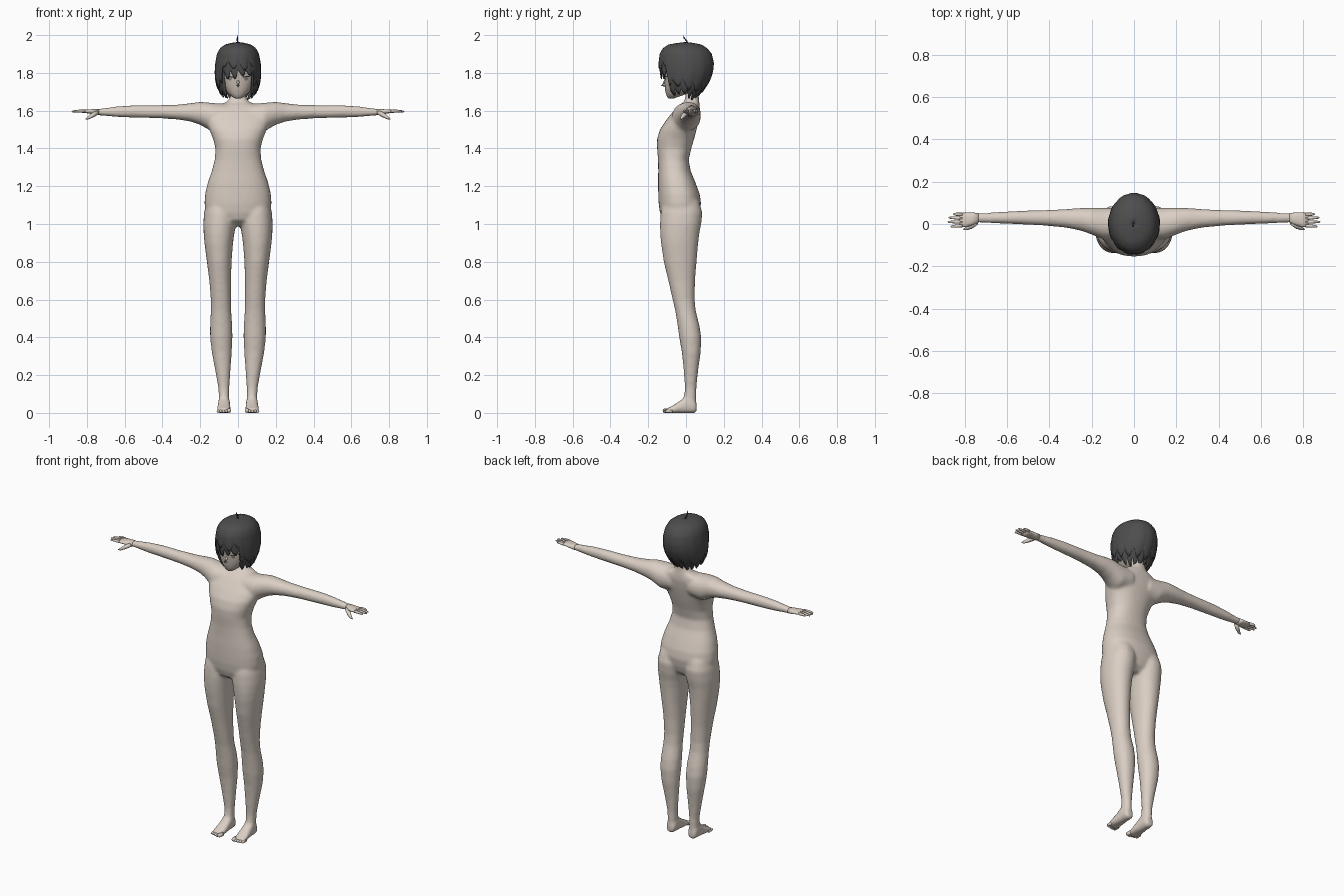
import bpy, bmesh, math, random
from mathutils import Vector

random.seed(4)


def material(name, rgb):
    m = bpy.data.materials.new(name)
    m.diffuse_color = (*rgb, 1)
    return m


SKIN = material("skin", (0.70, 0.62, 0.55))
FACE = material("face skin", (0.56, 0.49, 0.43))
HAIR = material("dark grey hair", (0.075, 0.075, 0.077))
EYE = material("grey iris", (0.20, 0.19, 0.18))
LASH = material("black lash", (0.02, 0.02, 0.02))


def loft(bm, rings, axis, n=24, power=2.3, flip=1):
    """Rings are (position, a_min, a_max, b_min, b_max) along one axis."""
    loops = []
    for t, a0, a1, b0, b1 in rings:
        loop = []
        for i in range(n):
            ang = 2 * math.pi * i / n
            c, s = math.cos(ang), math.sin(ang)
            a = (a0 + a1) / 2 + (a1 - a0) / 2 * math.copysign(abs(c) ** (2 / power), c)
            b = (b0 + b1) / 2 + (b1 - b0) / 2 * math.copysign(abs(s) ** (2 / power), s)
            p = {"z": (a, b, t), "x": (t, a, b), "y": (a, t, b)}[axis]
            loop.append(bm.verts.new((p[0] * flip, p[1], p[2])))
        loops.append(loop)
    faces = [bm.faces.new(loops[0]), bm.faces.new(loops[-1])]
    for l0, l1 in zip(loops, loops[1:]):
        for i in range(n):
            j = (i + 1) % n
            faces.append(bm.faces.new((l0[i], l0[j], l1[j], l1[i])))
    bmesh.ops.recalc_face_normals(bm, faces=faces)


def tube(bm, pts, radii, n=8):
    """Tapered round limb through points."""
    pts = [Vector(p) for p in pts]
    loops = []
    for k, p in enumerate(pts):
        d = pts[min(k + 1, len(pts) - 1)] - pts[max(k - 1, 0)]
        q = d.to_track_quat("Z", "Y")
        loops.append([bm.verts.new(p + q @ Vector((radii[k] * math.cos(2 * math.pi * i / n),
                      radii[k] * math.sin(2 * math.pi * i / n), 0))) for i in range(n)])
    faces = [bm.faces.new(loops[0]), bm.faces.new(loops[-1])]
    for l0, l1 in zip(loops, loops[1:]):
        for i in range(n):
            j = (i + 1) % n
            faces.append(bm.faces.new((l0[i], l0[j], l1[j], l1[i])))
    bmesh.ops.recalc_face_normals(bm, faces=faces)


def finish(name, bm, mat, smooth=True):
    me = bpy.data.meshes.new(name)
    bm.to_mesh(me)
    bm.free()
    me.materials.append(mat)
    for p in me.polygons:
        p.use_smooth = smooth
    ob = bpy.data.objects.new(name, me)
    bpy.context.collection.objects.link(ob)
    return ob


# Body: torso, arms, legs and feet fused into one smooth skin
TORSO = [(0.99, .05, -.08, .03), (1.02, .12, -.125, .06), (1.06, .172, -.138, .072),
         (1.11, .178, -.145, .08), (1.16, .174, -.147, .072), (1.22, .160, -.148, .05),
         (1.28, .139, -.147, .025), (1.34, .123, -.148, .014), (1.40, .119, -.153, .028),
         (1.45, .132, -.153, .043), (1.50, .152, -.138, .056), (1.55, .172, -.105, .067),
         (1.60, .160, -.065, .074), (1.63, .110, -.035, .072), (1.645, .062, -.012, .07),
         (1.67, .041, -.003, .068), (1.72, .039, -.003, .068)]
ARM = [(.06, -.07, .075, 1.50, 1.635), (.14, -.075, .078, 1.49, 1.642), (.20, -.05, .078, 1.525, 1.647),
       (.25, -.032, .076, 1.542, 1.640), (.32, -.018, .071, 1.553, 1.632), (.42, -.008, .066, 1.560, 1.629),
       (.55, -.001, .062, 1.563, 1.629), (.64, .002, .057, 1.566, 1.623), (.71, .006, .052, 1.573, 1.613),
       (.75, .006, .052, 1.576, 1.609)]
LEG = [(1.12, .02, .165, -.12, .07), (1.06, .008, .180, -.135, .087), (1.00, .010, .184, -.138, .081),
       (.95, .019, .182, -.137, .071), (.90, .026, .178, -.133, .065), (.80, .034, .165, -.118, .056),
       (.70, .037, .152, -.094, .048), (.60, .037, .144, -.071, .046), (.54, .036, .144, -.057, .052),
       (.46, .030, .148, -.044, .072), (.40, .029, .148, -.036, .081), (.32, .033, .139, -.022, .078),
       (.22, .040, .120, -.012, .064), (.13, .046, .104, -.006, .055), (.08, .046, .102, -.012, .055),
       (.03, .046, .102, -.02, .055)]
FOOT = [(.056, .052, .096, .002, .05), (.04, .044, .104, -.002, .08), (.0, .042, .106, -.002, .09),
        (-.03, .040, .108, -.002, .066), (-.06, .038, .112, -.002, .045), (-.09, .037, .113, -.002, .028),
        (-.105, .040, .110, -.002, .022)]
bm = bmesh.new()
loft(bm, [(z, -w, w, f, b) for z, w, f, b in TORSO], "z", 36)
for side in (1, -1):
    loft(bm, ARM, "x", 20, 2.1, side)
    loft(bm, LEG, "z", 24, 2.1, side)
    loft(bm, FOOT, "y", 20, 2.5, side)
body = finish("body", bm, SKIN)
rm = body.modifiers.new("fuse", "REMESH")
rm.mode = "VOXEL"
rm.voxel_size = 0.009
rm.use_smooth_shade = True
sm = body.modifiers.new("soften", "SMOOTH")
sm.factor = 0.5
sm.iterations = 7

# Toes and hands on both sides
PALM = [(.735, .006, .052, 1.576, 1.609), (.765, -.006, .054, 1.580, 1.608),
        (.795, -.015, .054, 1.586, 1.606), (.825, -.014, .052, 1.589, 1.604)]
FINGERS = [(.045, .047, .855), (.027, .030, .877), (.009, .010, .880), (-.008, -.012, .868)]
for side, label in ((1, "left"), (-1, "right")):
    bm = bmesh.new()
    loft(bm, PALM, "x", 16, 2.3, side)
    for y0, y1, end in FINGERS:
        tube(bm, [(side * .81, y0, 1.597), (side * .84, (y0 + y1) / 2, 1.598),
                  (side * (end - .006), y1, 1.596), (side * end, y1, 1.595)], (.0085, .0075, .005, .002))
    tube(bm, [(side * .745, .008, 1.590), (side * .772, -.012, 1.575), (side * .792, -.022, 1.562),
              (side * .806, -.026, 1.556)], (.013, .012, .008, .003))
    finish(label + "_hand", bm, SKIN)
    bm = bmesh.new()
    for k in range(5):
        r = .012 if k == 0 else .0085
        x, y = side * (.048 + .0142 * k), -.104 + .004 * max(0, k - 1)
        tube(bm, [(x, y + .02, r), (x, y - .006, r), (x, y - .014, r * .9), (x, y - .018, r * .7)],
             (r, r, r * .8, r * .3))
    finish(label + "_toes", bm, SKIN)

# Head with pointed chin and nose
HEAD = [(1.664, .014, -.092, -.068), (1.675, .034, -.101, -.035), (1.695, .056, -.108, .02),
        (1.72, .077, -.112, .06), (1.75, .091, -.114, .09), (1.79, .099, -.116, .108),
        (1.84, .102, -.120, .115), (1.89, .096, -.115, .108), (1.925, .072, -.085, .082), (1.94, .03, -.04, .04)]
bm = bmesh.new()
loft(bm, [(z, -w, w, f, b) for z, w, f, b in HEAD], "z", 32, 2.2)
tube(bm, [(0, -.105, 1.768), (0, -.116, 1.748), (0, -.126, 1.735), (0, -.112, 1.728)],
     (.003, .008, .007, .003))
head = finish("head", bm, FACE)


def sample(rows, z):
    """Linear interpolation of a profile sorted by rising z."""
    for p, q in zip(rows, rows[1:]):
        if z <= q[0]:
            t = max(0, (z - p[0]) / (q[0] - p[0]))
            return [u + (v - u) * t for u, v in zip(p[1:], q[1:])]
    return list(rows[-1][1:])


# Eyes, lashes and mouth as thin plates that follow the face
def face_plate(name, mat, cx, cz, w, h, slant=0.0):
    bm = bmesh.new()
    cols = []
    for i in range(9):
        u = -1 + i / 4
        x = cx + w * u
        half = h * math.sqrt(max(0.04, 1 - u * u))
        col = []
        for s in (-1, 1):
            z = cz + s * half + slant * u
            hw, f, b = sample(HEAD, z)
            y = (f + b) / 2 - (b - f) / 2 * (1 - min(1, abs(x) / hw) ** 2.2) ** (1 / 2.2)
            col.append(bm.verts.new((x, y - .003, z)))
        cols.append(col)
    for a, b in zip(cols, cols[1:]):
        bm.faces.new((a[0], b[0], b[1], a[1]))
    finish(name, bm, mat)


for s, label in ((1, "left"), (-1, "right")):
    face_plate(label + "_iris", EYE, s * .043, 1.769, .010, .010)
    face_plate(label + "_lash", LASH, s * .045, 1.780, .021, .003, s * .003)
face_plate("mouth", EYE, 0, 1.699, .010, .0012)

# Hair shell: layered locks with a zigzag lower edge
HAIRS = [(1.64, .050, -.07, .045), (1.67, .084, -.085, .062), (1.70, .103, -.108, .088),
         (1.75, .118, -.130, .122), (1.80, .123, -.141, .142), (1.85, .121, -.145, .148),
         (1.90, .112, -.140, .138), (1.93, .097, -.124, .114), (1.95, .070, -.094, .084),
         (1.958, .040, -.05, .045), (1.963, .004, -.005, .005)]


def hair_layer(name, locks, grow, lift, depth):
    cols, rows, bm = locks * 6, 16, bmesh.new()
    drop = [random.uniform(.6, 1.2) for _ in range(locks)]
    grid = []
    for j in range(cols):
        ang = 2 * math.pi * j / cols          # zero faces forward
        deg = abs((math.degrees(ang) + 180) % 360 - 180)
        base = 1.815 if deg < 42 else 1.715 if deg < 100 else 1.70
        saw = (j % 6) / 6
        tip = 1 - abs(saw - .6) / .6
        bottom = base + lift - depth * drop[j // 6] * tip
        col = []
        for i in range(rows + 1):
            t = i / rows
            z = 1.963 + (bottom - 1.963) * t ** 1.5
            hw, f, b = sample(HAIRS, z)
            k = grow + .035 * t * t * tip
            y = -math.cos(ang)
            col.append(bm.verts.new((hw * k * math.sin(ang), (f + b) / 2 + y * k * (b - f) / 2, z)))
        grid.append(col)
    for j in range(cols):
        a, b = grid[j], grid[(j + 1) % cols]
        for i in range(rows):
            bm.faces.new((a[i], a[i + 1], b[i + 1], b[i]))
    bmesh.ops.recalc_face_normals(bm, faces=bm.faces[:])
    ob = finish(name, bm, HAIR)
    so = ob.modifiers.new("thickness", "SOLIDIFY")
    so.thickness = .006
    so.offset = -1


hair_layer("hair_inner_locks", 18, .965, 0, .05)
hair_layer("hair_outer_locks", 13, .99, .05, .055)

# Small curled strand on the crown
bm = bmesh.new()
tube(bm, [(0, .004, 1.955), (-.003, .004, 1.968), (-.004, -.004, 1.978), (-.003, -.012, 1.988), (0, -.013, 2.0)],
     (.005, .004, .004, .003, .001), 6)
finish("crown_strand", bm, HAIR)
